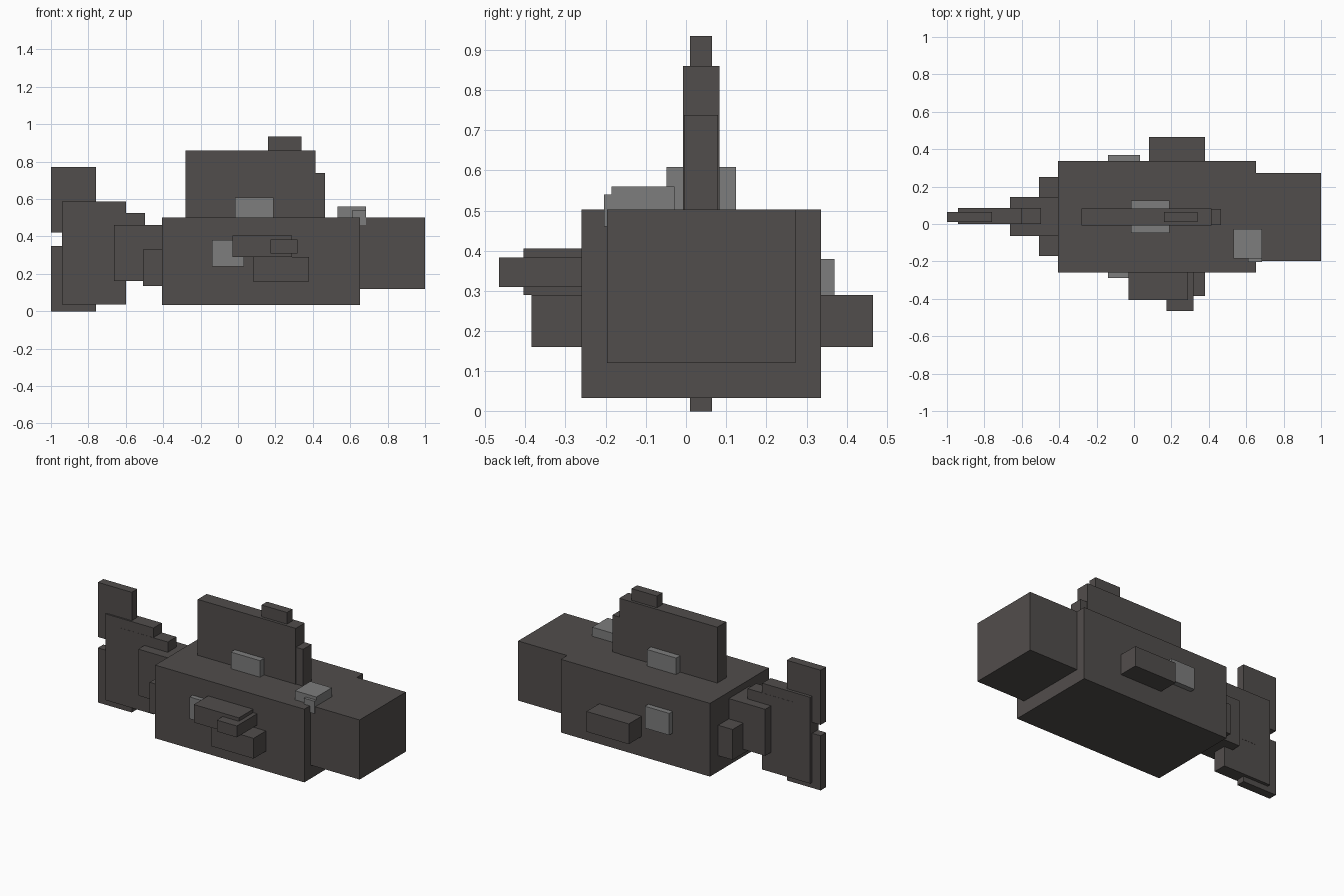
import bpy
from mathutils import Vector

if "Cube" in bpy.data.objects:
    bpy.data.objects.remove(bpy.data.objects["Cube"], do_unlink=True)


def material(name, colour):
    mat = bpy.data.materials.new(name)
    mat.use_nodes = True
    mat.diffuse_color = (*colour, 1)
    mat.node_tree.nodes["Principled BSDF"].inputs["Base Color"].default_value = (*colour, 1)
    return mat


dark = material("dark warm grey", (0.083, 0.075, 0.072))
light = material("mid grey", (0.205, 0.205, 0.205))


def box(name, x, y, z, mat=dark):
    """Box spanning the given (low, high) range on each axis."""
    low, high = (Vector(c) for c in zip(x, y, z))
    bpy.ops.mesh.primitive_cube_add(size=1, location=(low + high) / 2)
    obj = bpy.context.object
    obj.name = name
    obj.scale = high - low
    bpy.ops.object.transform_apply(location=False, rotation=False, scale=True)
    obj.data.materials.append(mat)
    return obj


# Body and head
box("body", (-.405, .652), (-.26, .336), (.033, .502))
box("head", (.65, 1), (-.197, .272), (.12, .502))

# Fin on the back, with a step at the front and a cap
box("back_fin", (-.28, .415), (-.008, .083), (.5, .86))
box("back_fin_step", (.41, .465), (-.005, .08), (.5, .738))
box("back_fin_cap", (.16, .34), (.01, .065), (.855, .935))

# Tail stalk and tail fin
box("tail_base", (-.507, -.4), (-.17, .252), (.135, .33))
box("tail_stalk", (-.663, -.4), (-.063, .145), (.162, .46))
box("tail_fin", (-.94, -.6), (0, .085), (.035, .588))
box("tail_fin_root", (-.835, -.497), (-.001, .086), (.26, .526))
for name, z in (("upper", (.42, .77)), ("lower", (0, .35))):
    box(name + "_tail_lobe", (-1, -.76), (.01, .065), z)

# Fins on both sides, the right one with an extra tier and tip
box("right_lower_fin", (.08, .38), (-.385, -.25), (.16, .29))
box("left_lower_fin", (.08, .38), (.33, .465), (.16, .29))
box("right_upper_fin", (-.03, .29), (-.405, -.25), (.29, .405))
box("right_fin_tip", (.175, .317), (-.465, -.25), (.31, .383))

# Light patches standing proud of the skin
box("right_side_patch", (-.14, .032), (-.29, -.25), (.24, .38), light)
box("left_side_patch", (-.14, .032), (.33, .37), (.24, .38), light)
box("back_fin_patch", (-.017, .19), (-.048, .125), (.49, .608), light)
box("head_patch", (.533, .685), (-.185, -.028), (.49, .56), light)
box("head_patch_edge", (.61, .685), (-.204, -.18), (.46, .54), light)
